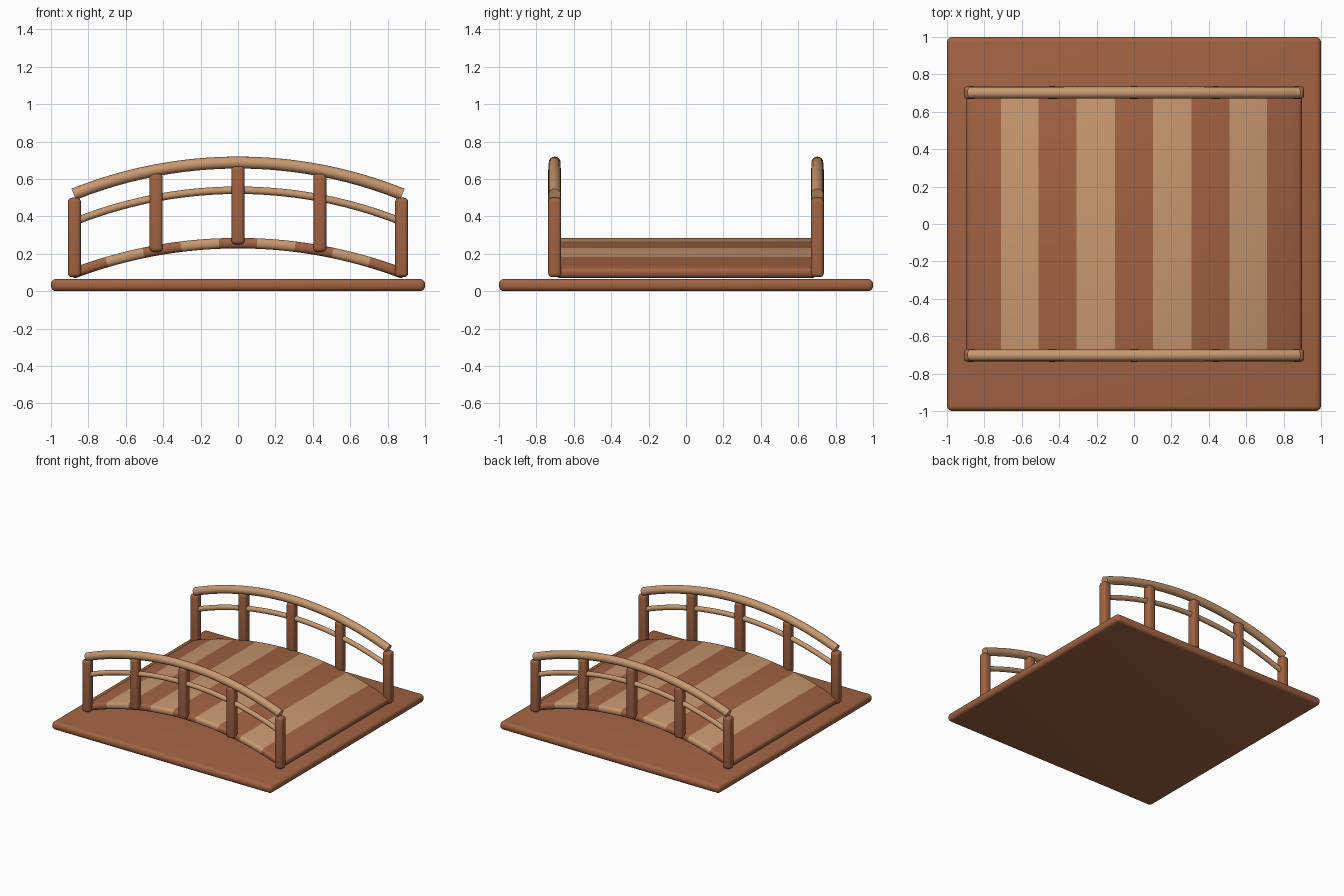
import bpy, bmesh, math
from mathutils import Matrix

if "Cube" in bpy.data.objects:
    bpy.data.objects.remove(bpy.data.objects["Cube"])


def material(name, color):
    m = bpy.data.materials.new(name)
    m.diffuse_color = (*color, 1)
    m.use_nodes = True
    m.node_tree.nodes["Principled BSDF"].inputs["Base Color"].default_value = m.diffuse_color
    return m


DARK = material("dark wood", (0.36, 0.125, 0.055))
LIGHT = material("light wood", (0.58, 0.315, 0.16))


def finish(bm, name, mats):
    """Turn a bmesh into a smooth-shaded object."""
    bmesh.ops.recalc_face_normals(bm, faces=bm.faces)
    mesh = bpy.data.meshes.new(name)
    bm.to_mesh(mesh)
    bm.free()
    ob = bpy.data.objects.new(name, mesh)
    bpy.context.collection.objects.link(ob)
    for m in mats:
        mesh.materials.append(m)
    bpy.ops.object.select_all(action='DESELECT')
    ob.select_set(True)
    bpy.context.view_layer.objects.active = ob
    bpy.ops.object.shade_smooth_by_angle(angle=math.radians(35))
    return ob


def rounded_box(size, bevel):
    bm = bmesh.new()
    bmesh.ops.create_cube(bm, size=1, matrix=Matrix.Diagonal((*size, 1)))
    bmesh.ops.bevel(bm, geom=bm.edges[:], offset=bevel, segments=4,
                    profile=0.5, affect='EDGES')
    return bm


def slice_x(bm, half, count):
    """Cut the part into equal lengths along x."""
    for i in range(1, count):
        x = -half + 2 * half * i / count
        bmesh.ops.bisect_plane(bm, geom=bm.verts[:] + bm.edges[:] + bm.faces[:],
                               dist=1e-5, plane_co=(x, 0, 0), plane_no=(1, 0, 0))


def bend(bm, radius, crown):
    """Wrap a straight part over a circular arch whose middle is at crown height."""
    for v in bm.verts:
        a = v.co.x / radius
        r = radius + v.co.z
        v.co.x = r * math.sin(a)
        v.co.z = crown - radius + r * math.cos(a)


# Ground slab
bm = rounded_box((2, 2, 0.066), 0.028)
bmesh.ops.translate(bm, verts=bm.verts, vec=(0, 0, 0.033))
finish(bm, "base_slab", [DARK])

# Arched deck with nine alternating planks
HALF = 0.915
bm = rounded_box((2 * HALF, 1.40, 0.056), 0.024)
slice_x(bm, HALF, 36)
for f in bm.faces:
    plank = int((f.calc_center_median().x + HALF) / (2 * HALF / 9))
    f.material_index = min(plank, 8) % 2
bend(bm, 2.48, 0.257)
finish(bm, "deck", [DARK, LIGHT])


def rail(name, y, radius, half, crown):
    bm = bmesh.new()
    bmesh.ops.create_cone(bm, cap_ends=True, segments=16, radius1=radius,
                          radius2=radius, depth=2 * half,
                          matrix=Matrix.Rotation(math.pi / 2, 4, 'Y'))
    slice_x(bm, half, 24)
    bend(bm, 2.36, crown)
    bmesh.ops.translate(bm, verts=bm.verts, vec=(0, y, 0))
    finish(bm, name, [LIGHT])


# Railings on both sides
POSTS = [(-0.875, 0.075, 0.50), (-0.4375, 0.21, 0.63), (0, 0.25, 0.67),
         (0.4375, 0.21, 0.63), (0.875, 0.075, 0.50)]
for side, y in (("front", -0.702), ("back", 0.702)):
    rail(side + "_handrail", y, 0.032, 0.90, 0.688)
    rail(side + "_middle_rail", y, 0.02, 0.885, 0.54)
    for i, (x, z0, z1) in enumerate(POSTS):
        bm = rounded_box((0.07, 0.07, z1 - z0), 0.022)
        bmesh.ops.translate(bm, verts=bm.verts, vec=(x, y, (z0 + z1) / 2))
        finish(bm, f"{side}_post_{i + 1}", [DARK])
